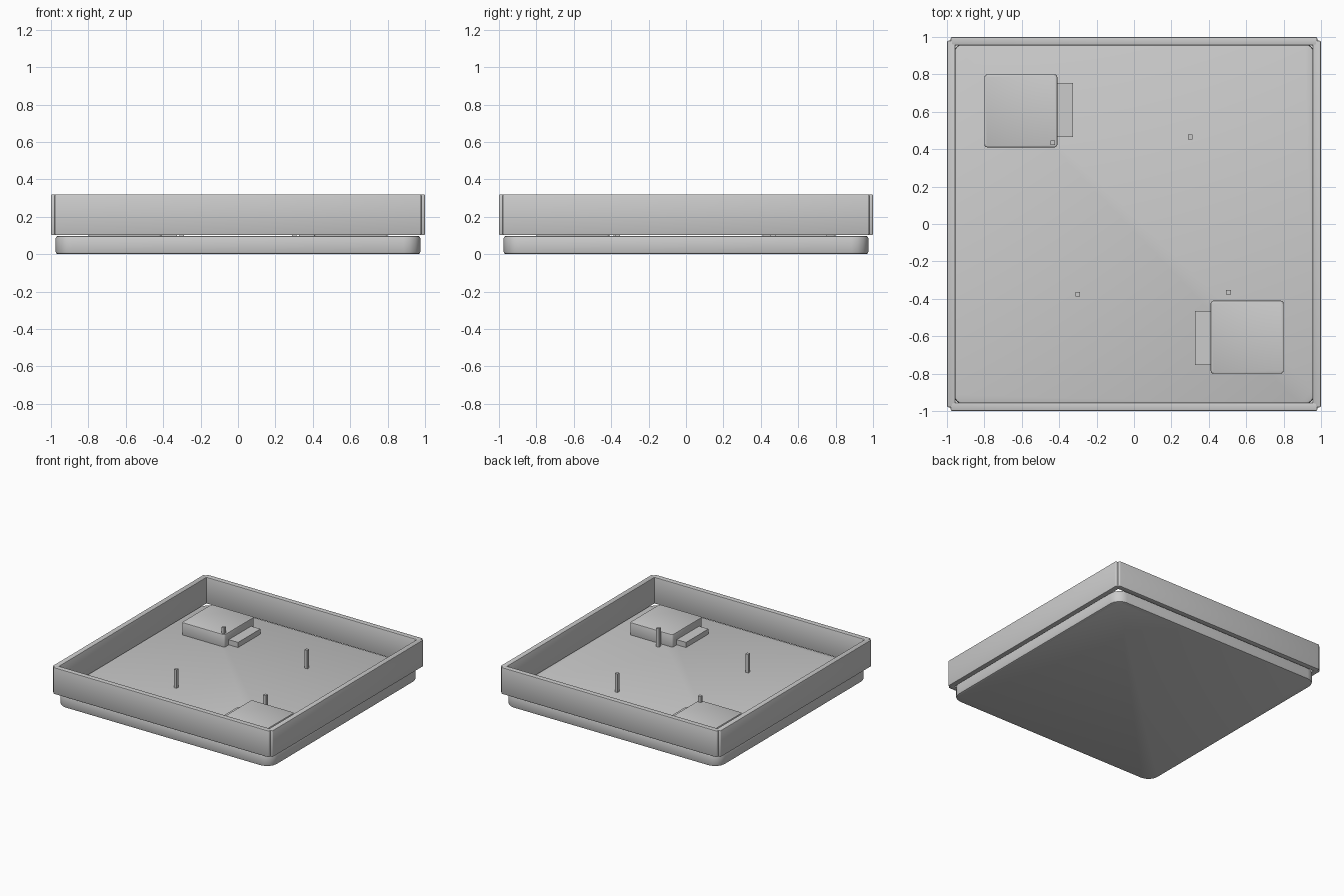
import bpy
import bmesh
from mathutils import Matrix, Vector

default = bpy.data.objects.get("Cube")
if default:
    bpy.data.objects.remove(default, do_unlink=True)


def block(name, low, high, corner=0.0, edge=0.0, segments=3):
    """Box between two corners, with rounded upright corners and softened rims."""
    low, high = Vector(low), Vector(high)
    size, centre = high - low, (low + high) / 2
    bm = bmesh.new()
    bmesh.ops.create_cube(bm, size=1, matrix=Matrix.Diagonal(size.to_4d()))

    def upright(e):
        a, b = e.verts
        return abs(a.co.z - b.co.z) > size.z / 2

    if corner:
        bmesh.ops.bevel(bm, geom=[e for e in bm.edges if upright(e)], offset=corner,
                        segments=segments, profile=0.5, affect='EDGES')
    if edge:
        bmesh.ops.bevel(bm, geom=[e for e in bm.edges if not upright(e)], offset=edge,
                        segments=2, profile=0.5, affect='EDGES')
    bmesh.ops.recalc_face_normals(bm, faces=bm.faces[:])
    mesh = bpy.data.meshes.new(name)
    bm.to_mesh(mesh)
    bm.free()
    obj = bpy.data.objects.new(name, mesh)
    obj.location = centre
    bpy.context.collection.objects.link(obj)
    bpy.ops.object.select_all(action='DESELECT')
    obj.select_set(True)
    bpy.context.view_layer.objects.active = obj
    if corner:
        bpy.ops.object.shade_smooth_by_angle(angle=0.6)
    return obj


FLOOR = 0.098
RIM = 0.32
OUTER, INNER, HALF_LENGTH = 1.0, 0.955, 0.98

# Base slab
block("base_slab", (-0.975, -0.975, 0), (0.975, 0.975, FLOOR),
      corner=0.09, edge=0.013, segments=4)

# Four side walls, overlapping at the corners
for side, sign in (("front", -1), ("back", 1)):
    a, b = sorted((sign * OUTER, sign * INNER))
    block(side + "_wall", (-HALF_LENGTH, a, 0.102), (HALF_LENGTH, b, RIM), 0.008, 0.006)
for side, sign in (("right", -1), ("left", 1)):
    a, b = sorted((sign * OUTER, sign * INNER))
    block(side + "_wall", (a, -HALF_LENGTH, 0.102), (b, HALF_LENGTH, RIM), 0.008, 0.006)

# Raised platforms, each with a lower step toward the middle
for side, sign in (("back_right", 1), ("front_left", -1)):
    def span(x0, x1, y0, y1, top):
        xs = sorted((sign * x0, sign * x1))
        ys = sorted((sign * y0, sign * y1))
        return (xs[0], ys[0], FLOOR - 0.02), (xs[1], ys[1], top)

    block(side + "_platform", *span(-0.80, -0.41, 0.41, 0.80, 0.2), 0.015, 0.006)
    block(side + "_step", *span(-0.42, -0.325, 0.465, 0.755, 0.14))

# Small square posts
posts = [(-0.435, 0.435), (0.30, 0.465), (-0.30, -0.375), (0.505, -0.365)]
for i, (x, y) in enumerate(posts):
    block(f"post_{i + 1}", (x - 0.0125, y - 0.0125, FLOOR - 0.02),
          (x + 0.0125, y + 0.0125, 0.25))
